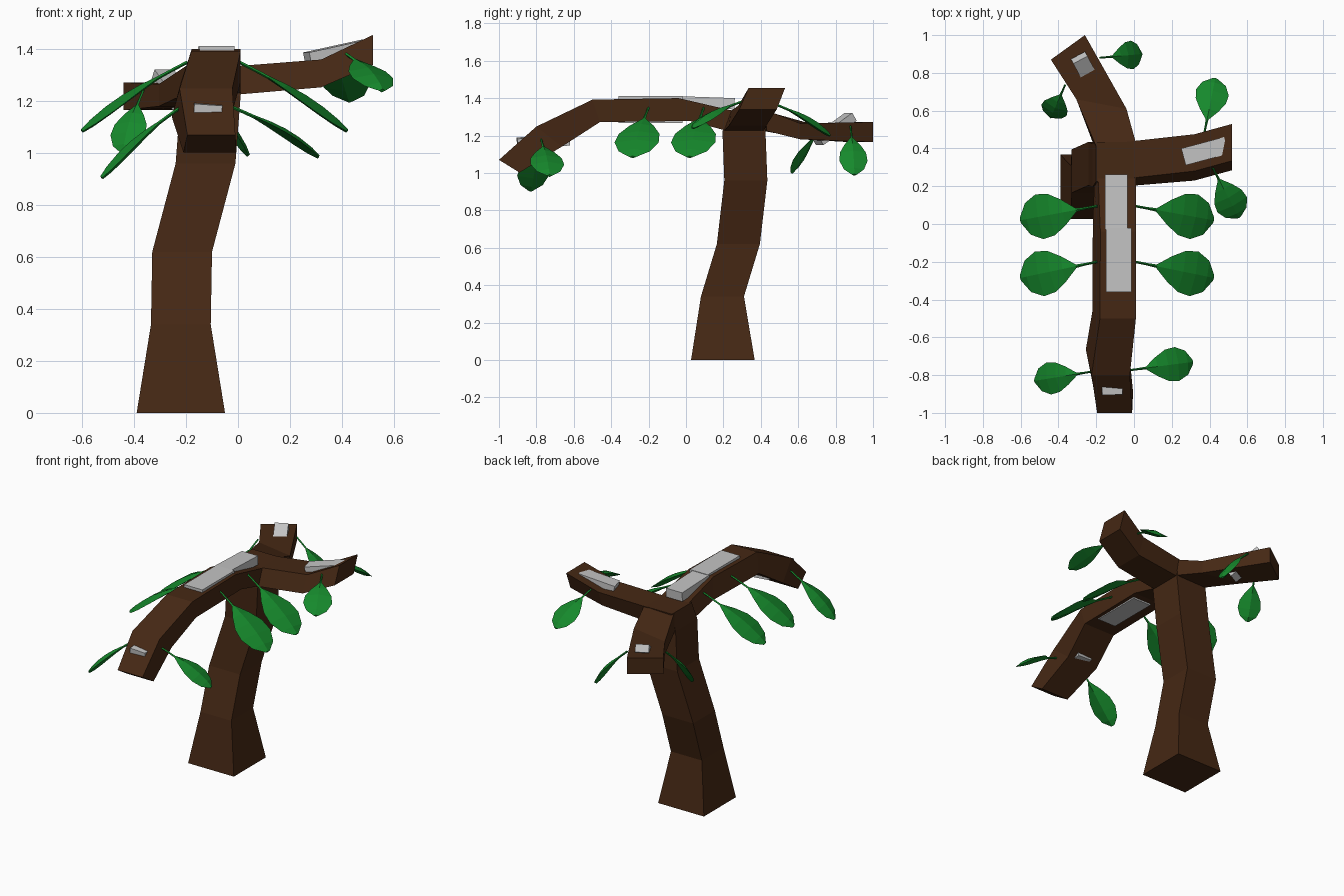
import bpy, math
from mathutils import Vector, Euler

if "Cube" in bpy.data.objects:
    bpy.data.objects.remove(bpy.data.objects["Cube"])


def material(name, rgb):
    m = bpy.data.materials.new(name)
    m.diffuse_color = (*rgb, 1)
    m.use_nodes = True
    m.node_tree.nodes["Principled BSDF"].inputs["Base Color"].default_value = m.diffuse_color
    return m


BARK = material("bark brown", (0.06, 0.021, 0.007))
LEAF = material("leaf green", (0.008, 0.25, 0.025))
GREY = material("pale grey", (0.55, 0.55, 0.55))


def loft(name, rings, mat):
    """Skin a list of equal-sized rings and cap both ends."""
    n = len(rings[0])
    verts = [Vector(p) for r in rings for p in r]
    faces = []
    for i in range(len(rings) - 1):
        for j in range(n):
            k = (j + 1) % n
            faces.append((i * n + j, i * n + k, (i + 1) * n + k, (i + 1) * n + j))
    faces.append(tuple(range(n))[::-1])
    last = (len(rings) - 1) * n
    faces.append(tuple(range(last, last + n)))
    me = bpy.data.meshes.new(name)
    me.from_pydata(verts, [], faces)
    import bmesh
    bm = bmesh.new()
    bm.from_mesh(me)
    bmesh.ops.recalc_face_normals(bm, faces=bm.faces)
    bm.to_mesh(me)
    bm.free()
    me.materials.append(mat)
    ob = bpy.data.objects.new(name, me)
    bpy.context.collection.objects.link(ob)
    return ob


def branch(name, stations):
    """Station: upper left xy, upper right xy, top z, bottom z,
    bottom offset of left corner, bottom offset of right corner."""
    rings = []
    for (lx, ly), (rx, ry), zt, zb, (ax, ay), (bx, by) in stations:
        rings.append([(lx, ly, zt), (rx, ry, zt),
                      (rx + bx, ry + by, zb), (lx + ax, ly + ay, zb)])
    loft(name, rings, BARK)


def block(name, loc, size, rot=(0, 0, 0)):
    r = Euler([math.radians(a) for a in rot]).to_matrix()
    rings = [[Vector(loc) + r @ Vector((sx * size[0] / 2, sy * size[1] / 2, sz * size[2] / 2))
              for sx, sy in ((-1, -1), (1, -1), (1, 1), (-1, 1))] for sz in (-1, 1)]
    loft(name, rings, GREY)


def leaf(name, base, tip, width):
    """Thin stem that widens into a faceted drooping blade."""
    base, tip = Vector(base), Vector(tip)
    d = tip - base
    side = d.cross(Vector((0, 0, 1))).normalized()
    up = side.cross(d).normalized()
    profile = [(0, .03), (.14, .03), (.26, .05), (.42, .55), (.58, .92),
               (.74, 1), (.9, .7), (1, .12)]
    rings = []
    for t, w in profile:
        c = base + d * t + up * 0.015 * math.sin(math.pi * t)
        h = w * width / 2 + 0.003
        k = 0.006 + 0.012 * w
        rings.append([c + side * h, c + up * k, c - side * h, c - up * k])
    loft(name, rings, LEAF)


# Trunk: square, flared foot, leaning in steps
trunk = [(-.22, .197, 0, .17), (-.22, .195, .34, .115), (-.215, .28, .62, .115),
         (-.125, .32, .96, .115), (-.105, .31, 1.22, .115), (-.095, .33, 1.335, .105)]
loft("trunk", [[(x - h, y - h, z), (x + h, y - h, z), (x + h, y + h, z), (x - h, y + h, z)]
               for x, y, z, h in trunk], BARK)

# Three branches
branch("front_branch", [
    ((.01, .24), (-.19, .24), 1.335, 1.225, (0, -.02), (-.02, -.02)),
    ((.01, -.04), (-.178, -.04), 1.40, 1.278, (0, .06), (-.04, .06)),
    ((.01, -.50), (-.18, -.50), 1.392, 1.272, (0, .04), (-.04, .04)),
    ((-.022, -.80), (-.225, -.80), 1.248, 1.14, (-.005, .135), (-.03, .135)),
    ((-.01, -1.0), (-.195, -1.0), 1.07, 1.002, (.005, .11), (-.015, .11))])
branch("right_branch", [
    ((-.04, .435), (-.04, .24), 1.332, 1.222, (0, -.02), (0, -.04)),
    ((.32, .475), (.32, .28), 1.36, 1.253, (0, -.045), (0, -.05)),
    ((.52, .53), (.52, .335), 1.455, 1.34, (0, -.045), (0, -.05))])
branch("back_branch", [
    ((-.2, .41), (.01, .43), 1.335, 1.225, (-.01, 0), (0, 0)),
    ((-.305, .66), (-.04, .61), 1.265, 1.18, (0, 0), (0, 0)),
    ((-.44, .87), (-.26, 1.0), 1.272, 1.165, (0, 0), (0, 0))])

# Grey blocks set into the branches
block("inner_block", (-.094, .115, 1.375), (.12, .29, .06), (-2, 0, 0))
block("middle_block", (-.081, -.19, 1.34), (.135, .34, .145))
block("front_tip_block", (-.12, -.763, 1.168), (.108, .28, .055), (4, 4, 2))
block("right_tip_block", (.38, .387, 1.39), (.24, .092, .045), (0, -12, 15))
block("back_tip_block", (-.243, .792, 1.235), (.085, .24, .05), (33, 0, 28))

# Leaves: pairs along the front branch, then the side branches
for s, tag in ((-1, "left"), (1, "right")):
    for i, (y, tip_y) in enumerate(((.095, .02), (-.2, -.285))):
        leaf(f"leaf_{tag}_{i}", (-.095 + s * .1, y, 1.35), (-.09 + s * .51, tip_y, 1.085), .235)
leaf("leaf_front_left", (-.215, -.78, 1.18), (-.525, -.83, .905), .165)
leaf("leaf_front_right", (-.03, -.775, 1.18), (.31, -.73, .985), .175)
leaf("leaf_right_front", (.41, .31, 1.385), (.555, .035, 1.24), .17)
leaf("leaf_right_back", (.37, .47, 1.37), (.43, .77, 1.2), .17)
leaf("leaf_back_right", (-.18, .88, 1.25), (.04, .90, .99), .145)
leaf("leaf_back_left", (-.365, .735, 1.24), (-.44, .565, 1.0), .14)
